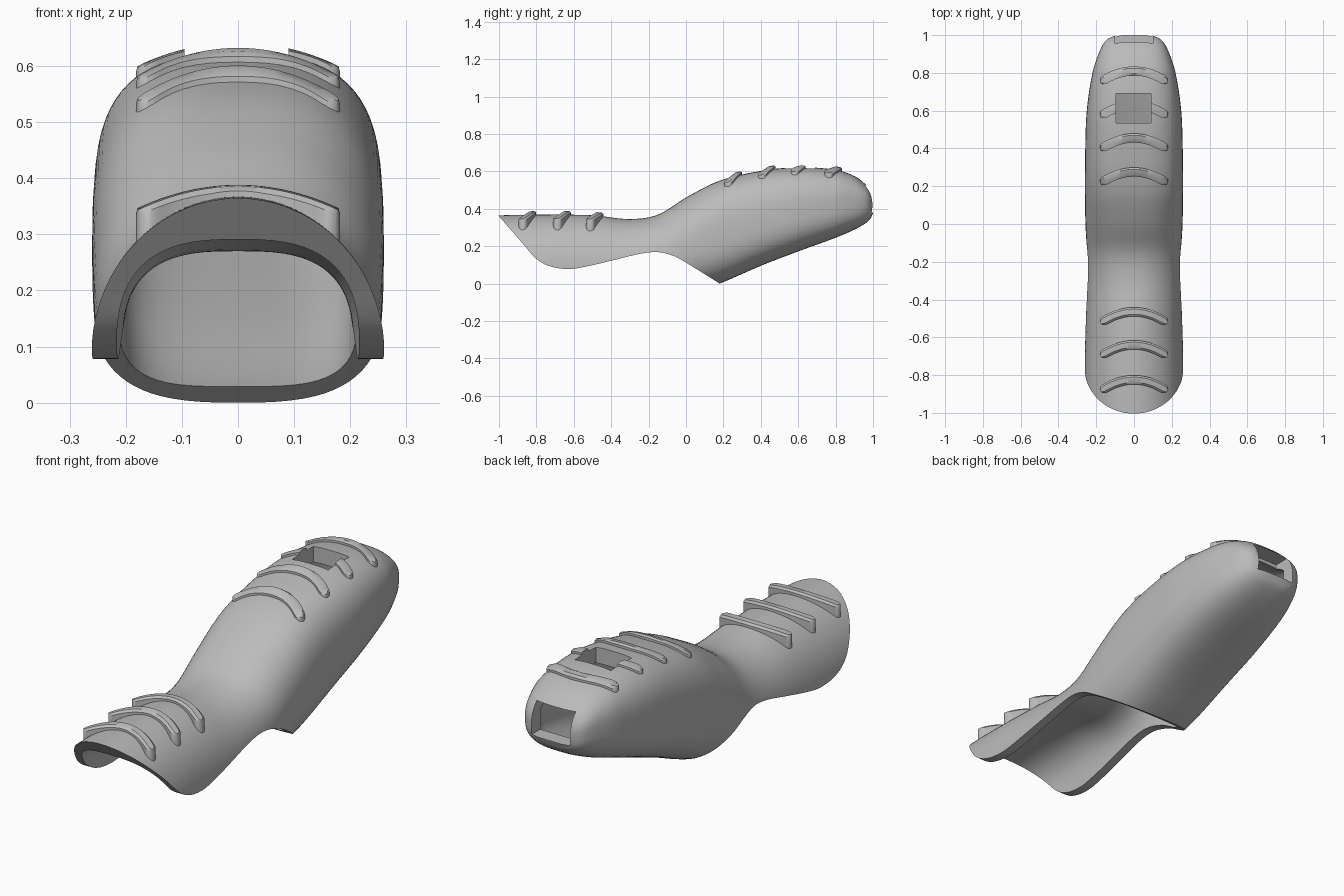
import bpy, bmesh, math
from mathutils import Vector

cube = bpy.data.objects.get("Cube")
if cube:
    bpy.data.objects.remove(cube, do_unlink=True)

grey = bpy.data.materials.new("plain_grey")
grey.use_nodes = True
grey.diffuse_color = (0.5, 0.5, 0.5, 1)
grey.node_tree.nodes["Principled BSDF"].inputs["Base Color"].default_value = (0.5, 0.5, 0.5, 1)

# Stations along the sleeve: y, top, widest height, bottom, half width, roundness
STATIONS = [
    (-1.2, .36, .08, -.2, .262, 2),
    (-.8, .368, .08, -.2, .262, 2),
    (-.5, .365, .08, -.19, .255, 2),
    (-.3, .345, .09, -.16, .25, 2.1),
    (-.15, .368, .11, -.12, .25, 2.3),
    (0, .46, .18, -.06, .257, 2.4),
    (.18, .55, .26, 0, .26, 2.7),
    (.4, .602, .33, .095, .258, 2.8),
    (.6, .622, .38, .172, .25, 2.8),
    (.8, .608, .42, .245, .22, 2.8),
    (.9, .575, .43, .288, .188, 2.8),
    (.96, .53, .435, .322, .158, 2.8),
    (.985, .495, .43, .345, .13, 2.8),
    (1, .45, .42, .375, .09, 2.8),
]


def slope(i):
    a, b = STATIONS[max(i - 1, 0)], STATIONS[min(i + 1, len(STATIONS) - 1)]
    return [(q - p) / (b[0] - a[0]) for p, q in zip(a, b)]


def section(y):
    """Smoothly interpolated top, middle, bottom, half width, roundness."""
    y = min(max(y, STATIONS[0][0]), STATIONS[-1][0])
    i = max(k for k in range(len(STATIONS) - 1) if STATIONS[k][0] <= y)
    a, b = STATIONS[i], STATIONS[i + 1]
    h = b[0] - a[0]
    t = (y - a[0]) / h
    ma, mb = slope(i), slope(i + 1)
    return [(1 + 2 * t) * (1 - t) ** 2 * a[k] + t * (1 - t) ** 2 * h * ma[k]
            + t * t * (3 - 2 * t) * b[k] + t * t * (t - 1) * h * mb[k] for k in range(1, 6)]


def surface(x, y):
    top, mid, _, half, n = section(y)
    return mid + (top - mid) * max(0, 1 - abs(x / half) ** n) ** (1 / n)


def make(name, bm):
    bmesh.ops.recalc_face_normals(bm, faces=bm.faces)
    mesh = bpy.data.meshes.new(name)
    bm.to_mesh(mesh)
    bm.free()
    mesh.materials.append(grey)
    obj = bpy.data.objects.new(name, mesh)
    bpy.context.collection.objects.link(obj)
    return obj


def skin(name, rings):
    """Bridge equal rings of points and cap both ends."""
    bm = bmesh.new()
    rows = [[bm.verts.new(p) for p in ring] for ring in rings]
    n = len(rows[0])
    for r, s in zip(rows, rows[1:]):
        for k in range(n):
            bm.faces.new((r[k], r[(k + 1) % n], s[(k + 1) % n], s[k]))
    bm.faces.new(rows[0])
    bm.faces.new(rows[-1])
    return make(name, bm)


def loft(name, start, end, side=0, roof=0, floor=0, square=0, count=90, around=72):
    rings = []
    for i in range(count + 1):
        y = start + (end - start) * math.sin(i / count * math.pi / 2)
        top, mid, low, half, n = section(y)
        top, low, half, n = top - roof, low + floor, half - side, n + square
        ring = []
        for k in range(around):
            c, s = math.cos(math.tau * k / around), math.sin(math.tau * k / around)
            height = top - mid if s > 0 else mid - low
            ring.append((half * math.copysign(abs(c) ** (2 / n), c), y,
                         mid + height * math.copysign(abs(s) ** (2 / n), s)))
        rings.append(ring)
    return skin(name, rings)


def box(name, lo, hi):
    x0, y0, z0 = lo
    x1, y1, z1 = hi
    return skin(name, [[(x0, y0, z), (x1, y0, z), (x1, y1, z), (x0, y1, z)] for z in (z0, z1)])


def cut(obj, cutter):
    mod = obj.modifiers.new("cut", 'BOOLEAN')
    mod.operation, mod.solver, mod.object = 'DIFFERENCE', 'EXACT', cutter
    bpy.context.view_layer.objects.active = obj
    bpy.ops.object.modifier_apply(modifier=mod.name)


def smooth(obj):
    bpy.ops.object.select_all(action='DESELECT')
    obj.select_set(True)
    bpy.context.view_layer.objects.active = obj
    bpy.ops.object.shade_smooth_by_angle(angle=math.radians(35))


# Side profile of the open underside, rounded between its points
edge = [(.18, 0), (.02, .1), (-.06, .145), (-.15, .168), (-.25, .158), (-.4, .122),
        (-.52, .094), (-.62, .078), (-.72, .09), (-.8, .132), (-.88, .222), (-1, .36)]
curve = [Vector(edge[0])]
for i in range(1, len(edge) - 2):
    p = [Vector(edge[i + j]) for j in (-1, 0, 1, 2)]
    for k in range(6):
        t = k / 6
        curve.append(.5 * (2 * p[1] + (p[2] - p[0]) * t
                           + (2 * p[0] - 5 * p[1] + 4 * p[2] - p[3]) * t * t
                           + (3 * p[1] - p[0] - 3 * p[2] + p[3]) * t ** 3))
curve += [Vector(edge[-2]), Vector(edge[-1])]
outline = curve + [Vector(q) for q in ((-1.3, .705), (-1.3, -.5), (.18, -.5))]

# Hollow sleeve
sleeve = loft("sleeve", -1.2, 1)
hollow = loft("hollow_cutter", -1.25, .93, .045, .075, .045, .8)
underside = skin("underside_cutter", [[(x, q.x, q.y) for q in outline] for x in (-.5, .5)])
top_hole = box("top_hole_cutter", (-.095, .535, .45), (.09, .69, .8))
end_hole = box("end_hole_cutter", (-.1, .88, .38), (.1, 1.1, .525))
for cutter in (hollow, underside, top_hole, end_hole):
    cut(sleeve, cutter)
smooth(sleeve)


# Curved grip ribs across the top
def rib(name, y_end, bow=.06, reach=.178, width=.024, steps=40):
    rings = []
    for i in range(steps + 1):
        x = -reach * math.cos(math.pi * i / steps)
        y = y_end + bow * (1 - (x / reach) ** 2)
        gap = min(1, (reach - abs(x)) / width)
        w = max(.003, width * math.sqrt(1 - (1 - gap) ** 2))
        along = Vector((1, -2 * bow * x / reach ** 2)).normalized()
        side = Vector((-along.y, along.x)) * w
        ring = []
        for s, lift in ((-1, None), (-1, .008), (-.55, .018), (.6, .02), (1, .012), (1, None)):
            px, py = x + side.x * s, y + side.y * s
            if lift is None:
                z = surface(px, py) - .02
            else:
                z = max(section(py)[0] + lift - 1.3 * px * px, surface(px, py) + .01)
            ring.append((px, py, z))
        rings.append(ring)
    return skin(name, rings)


for group, ends in (("front", (-.885, -.7, -.525)), ("rear", (.215, .395, .57, .75))):
    for i, y_end in enumerate(ends):
        ridge = rib(f"{group}_rib_{i + 1}", y_end)
        if y_end == .57:
            cut(ridge, top_hole)
        smooth(ridge)

for cutter in (hollow, underside, top_hole, end_hole):
    bpy.data.objects.remove(cutter, do_unlink=True)
